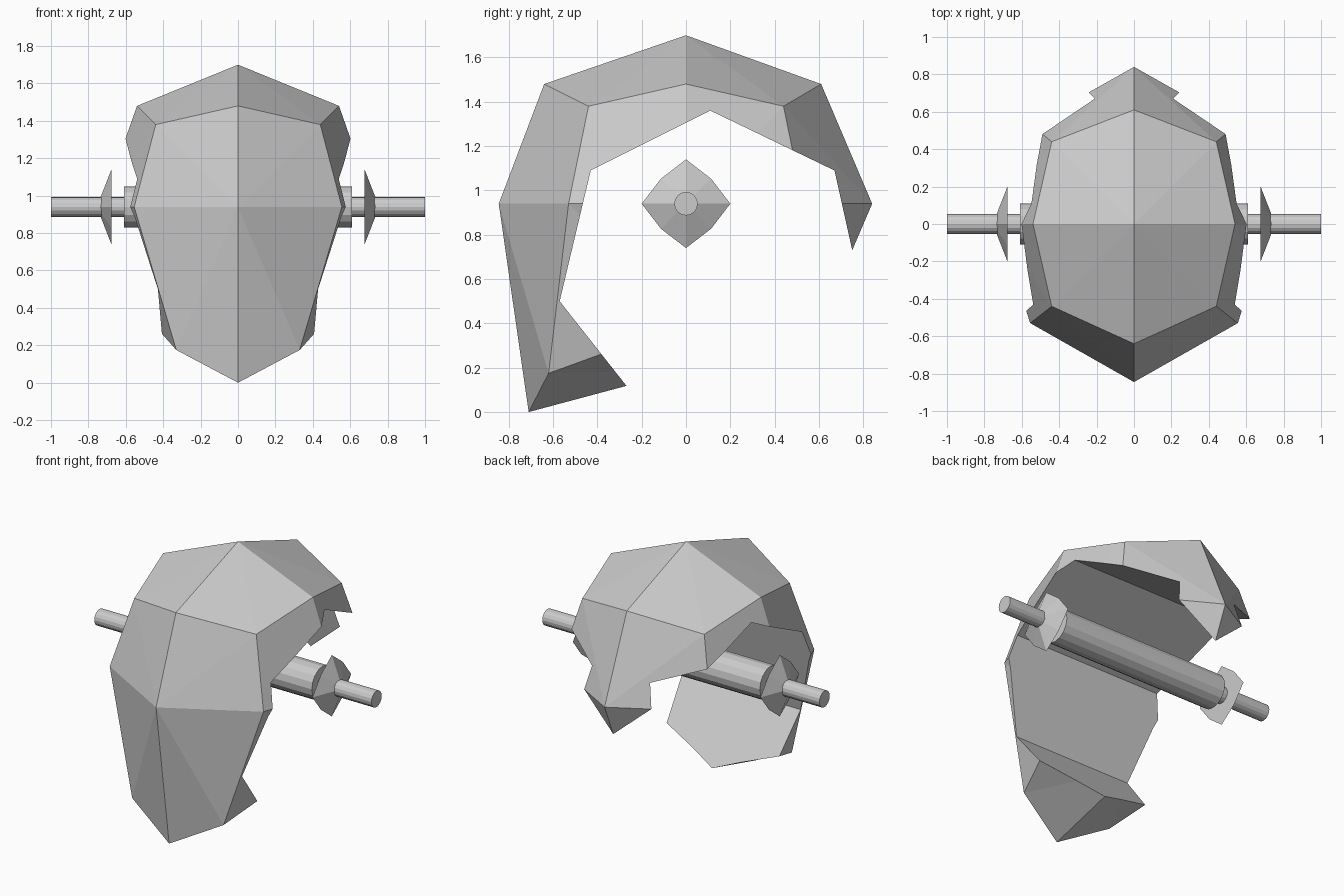
import bpy, bmesh, math
from itertools import product

if "Cube" in bpy.data.objects:
    bpy.data.objects.remove(bpy.data.objects["Cube"])


def finish(bm, name):
    bmesh.ops.recalc_face_normals(bm, faces=bm.faces)
    me = bpy.data.meshes.new(name)
    bm.to_mesh(me)
    bm.free()
    ob = bpy.data.objects.new(name, me)
    bpy.context.collection.objects.link(ob)
    return ob


# Half of a stretched, once-divided cube ball: grid key -> position
HALF = {
    (0, 0, 1): (0, 0, 1.70), (0, -1, 1): (0, -.64, 1.48), (0, 1, 1): (0, .61, 1.48),
    (0, -1, 0): (0, -.845, .94), (0, 1, 0): (0, .84, .94),
    (0, -1, -1): (0, -.71, 0), (0, 1, -1): (0, .66, .52), (0, 0, -1): (0, 0, .19),
    (1, 0, 1): (.54, 0, 1.48), (1, -1, 1): (.44, -.44, 1.38), (1, 1, 1): (.44, .44, 1.38),
    (1, -1, 0): (.555, -.53, .94), (1, 1, 0): (.55, .53, .94), (1, 0, 0): (.73, 0, .94),
    (1, -1, -1): (.33, -.62, .175), (1, 1, -1): (.40, .42, .50), (1, 0, -1): (.53, 0, .40),
}
# Side-view outline (y, z) of the opening cut through the solid ball
OPENING = [(.01, -.235), (-.57, .50), (-.43, 1.09), (.11, 1.36), (.67, 1.09), (.95, -.17)]


# Solid faceted ball
def make_ball(name):
    bm = bmesh.new()
    v = {}
    for (i, j, k), (x, y, z) in HALF.items():
        for s in ((1, -1) if i else (1,)):
            v[(s * i, j, k)] = bm.verts.new((s * x, y, z))
    for c in product((-1, 1), repeat=3):
        for n in range(3):
            a, b = [m for m in range(3) if m != n]
            pick = lambda *keep: v[tuple(c[m] if m in keep else 0 for m in range(3))]
            bm.faces.new((pick(n), pick(n, a), v[c], pick(n, b)))
    bmesh.ops.triangulate(bm, faces=bm.faces)
    return finish(bm, name)


# Prism that carves the opening from side to side
def make_cutter(name):
    bm = bmesh.new()
    ends = [[bm.verts.new((x, y, z)) for y, z in OPENING] for x in (-1.5, 1.5)]
    bm.faces.new(ends[0])
    bm.faces.new(ends[1])
    for i in range(len(OPENING)):
        j = (i + 1) % len(OPENING)
        bm.faces.new((ends[0][i], ends[0][j], ends[1][j], ends[1][i]))
    return finish(bm, name)


def make_rod(name, radius, length, sides):
    bpy.ops.mesh.primitive_cylinder_add(vertices=sides, radius=radius, depth=length,
                                        location=(0, 0, .94), rotation=(0, math.pi / 2, 0))
    bpy.context.object.name = name


# Shallow four-pointed collar with a flat inner face
def make_collar(name, s):
    bm = bmesh.new()
    hub = bm.verts.new((s * .755, 0, .94))
    rim = []
    for i in range(8):
        r = (.20, .16)[i % 2]
        t = i * math.pi / 4
        rim.append(bm.verts.new((s * .677, r * math.cos(t), .94 + r * math.sin(t))))
    for i in range(8):
        bm.faces.new((hub, rim[i], rim[(i + 1) % 8]))
    bm.faces.new(rim)
    finish(bm, name)


shell = make_ball("curved_shell")
cutter = make_cutter("opening_cutter")
cutter.hide_render = True
mod = shell.modifiers.new("opening", 'BOOLEAN')
mod.operation, mod.solver, mod.object = 'DIFFERENCE', 'EXACT', cutter
bpy.context.view_layer.objects.active = shell
bpy.ops.object.modifier_apply(modifier=mod.name)
bpy.data.objects.remove(cutter)

make_rod("thin_rod", .053, 2.0, 16)
make_rod("thick_sleeve", .11, 1.22, 16)
make_collar("collar_right", 1)
make_collar("collar_left", -1)
